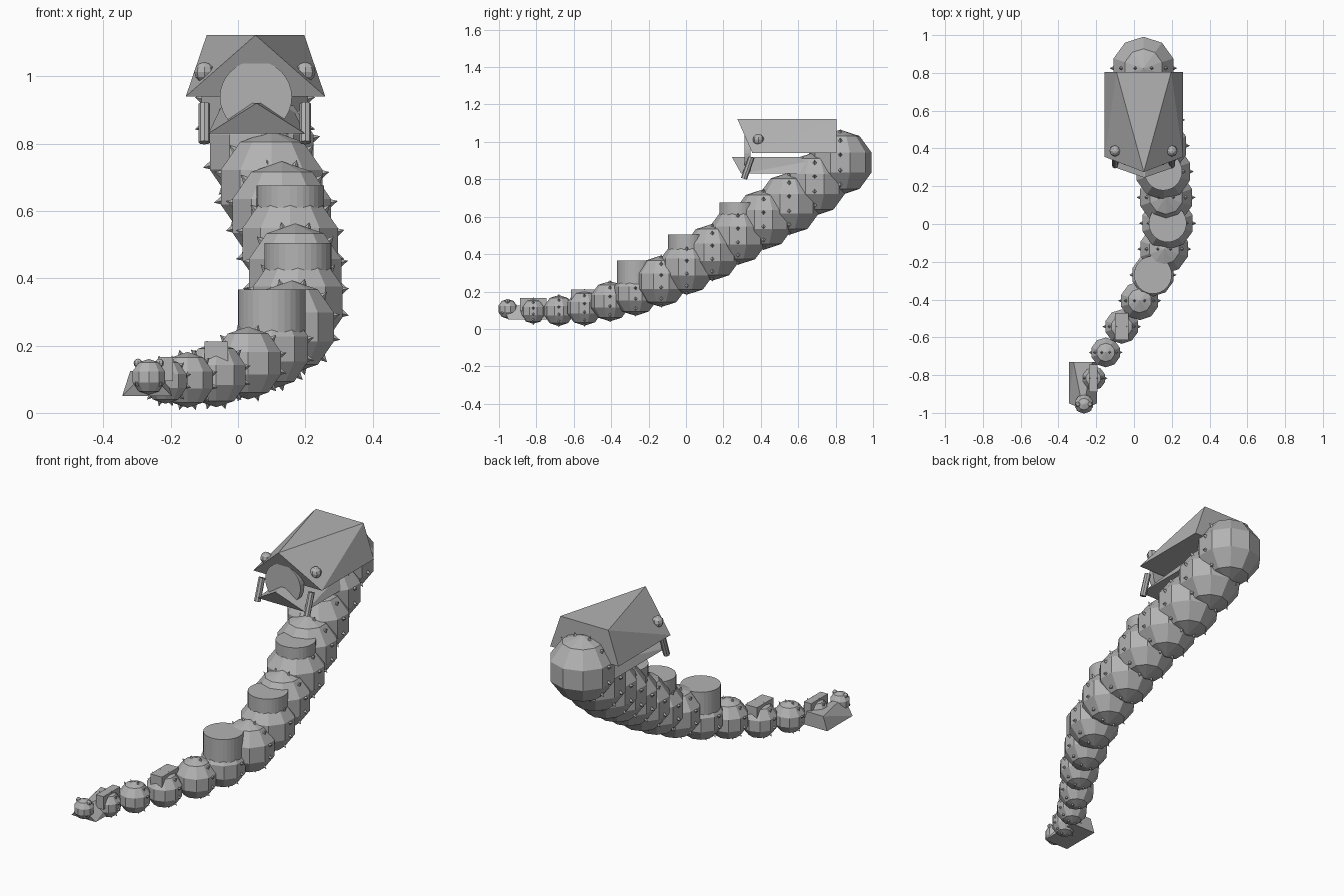
import bpy, bmesh, math
from mathutils import Vector, Matrix

cube = bpy.data.objects.get("Cube")
if cube:
    bpy.data.objects.remove(cube, do_unlink=True)

grey = bpy.data.materials.new("stone grey")
grey.use_nodes = True
colour = (0.45, 0.45, 0.45, 1)
grey.diffuse_color = colour
grey.node_tree.nodes["Principled BSDF"].inputs["Base Color"].default_value = colour


def finish(name, bm):
    bmesh.ops.recalc_face_normals(bm, faces=bm.faces)
    mesh = bpy.data.meshes.new(name)
    bm.to_mesh(mesh)
    bm.free()
    mesh.materials.append(grey)
    ob = bpy.data.objects.new(name, mesh)
    bpy.context.collection.objects.link(ob)
    return ob


def rod(name, start, end, radius, sides):
    a, b = Vector(start), Vector(end)
    axis = b - a
    bm = bmesh.new()
    place = Matrix.Translation((a + b) / 2) @ axis.to_track_quat('Z', 'Y').to_matrix().to_4x4()
    bmesh.ops.create_cone(bm, cap_ends=True, segments=sides, radius1=radius,
                          radius2=radius, depth=axis.length, matrix=place)
    return finish(name, bm)


def ball(name, centre, radius, sides, rings):
    bm = bmesh.new()
    bmesh.ops.create_uvsphere(bm, u_segments=sides, v_segments=rings, radius=radius,
                              matrix=Matrix.Translation(centre))
    return finish(name, bm)


def box(name, low, high):
    low, high = Vector(low), Vector(high)
    bm = bmesh.new()
    place = Matrix.Translation((low + high) / 2) @ Matrix.Diagonal((*(high - low), 1))
    bmesh.ops.create_cube(bm, size=1, matrix=place)
    return finish(name, bm)


def wedge(name, x, half_top, half_low, tip_y, front_y, back_y, low, top):
    """Pointed flat roof over a wider base, tip towards the front."""
    bm = bmesh.new()
    tip = bm.verts.new((x, tip_y, top))
    roof, base, back = [], [], []
    for s in (-1, 1):
        roof.append(bm.verts.new((x + s * half_top, back_y, top)))
        base.append(bm.verts.new((x + s * half_low, front_y, low)))
        back.append(bm.verts.new((x + s * half_low, back_y, low)))
    bm.faces.new((tip, *roof))
    bm.faces.new((tip, *base))
    bm.faces.new((*base, *reversed(back)))
    bm.faces.new((*roof, *reversed(back)))
    for t, f, b in zip(roof, base, back):
        bm.faces.new((tip, t, f))
        bm.faces.new((t, b, f))
    return finish(name, bm)


def scale_ring(name, centre, radius):
    """Small pointed scales around the middle of a body segment."""
    bm = bmesh.new()
    for i in range(12):
        a = math.tau * (i + 0.5) / 12
        out = Vector((math.cos(a), 0, math.sin(a)))
        place = Matrix.Translation(Vector(centre) + out * (radius - 0.005)) \
            @ out.to_track_quat('Z', 'Y').to_matrix().to_4x4()
        bmesh.ops.create_cone(bm, cap_ends=True, segments=4, radius1=0.016,
                              radius2=0, depth=0.03, matrix=place)
    return finish(name, bm)


# Body: segments from the neck to the tail tip (x, z, radius)
body = [(.05, .89, .175), (.07, .775, .17), (.10, .67, .167), (.13, .585, .162),
        (.155, .50, .157), (.17, .41, .152), (.178, .33, .147), (.16, .255, .138),
        (.10, .19, .12), (.03, .148, .108), (-.065, .113, .096), (-.15, .098, .083),
        (-.215, .095, .068), (-.265, .107, .053)]
for i, (x, z, r) in enumerate(body):
    centre = (x, .825 - .1368 * i, z)
    ball(f"body_segment_{i}", centre, r, 10, 5)
    if i < 13:
        scale_ring(f"scale_ring_{i}", centre, r)

# Back humps: round on the trunk, square on the tail
for i, top in ((4, .675), (6, .505), (8, .367)):
    x, z, r = body[i]
    y = .825 - .1368 * i
    rod(f"round_hump_{i}", (x, y, z), (x, y, top), .1, 32)
for i, top, w in ((10, .212, .035), (12, .166, .022)):
    x, z, r = body[i]
    y = .825 - .1368 * i
    box(f"square_hump_{i}", (x - w, y - .072, z), (x + w, y + .072, top))

# Head, jaw and the small tail wedge
wedge("head", .052, .145, .207, .275, .355, .805, .94, 1.122)
wedge("jaw", .055, .1, .143, .245, .295, .79, .83, .92)
wedge("tail_wedge", -.27, .05, .074, -.98, -.95, -.73, .05, .125)
rod("mouth_disc", (.053, .312, .938), (.053, .345, .938), .107, 32)

# Paired eyes and fangs
for side, s in (("right", -1), ("left", 1)):
    x = .05 + s * .15
    ball(f"{side}_eye", (x, .387, 1.012), .03, 8, 6)
    rod(f"{side}_fang", (x, .35, .918), (x, .31, .803), .017, 8)
    tx = -.265 + s * .032
    ball(f"{side}_tail_bead", (tx, -.955, .148), .013, 8, 6)
    rod(f"{side}_tail_spike", (tx, -.985, .085), (tx, -.94, .12), .008, 6)
